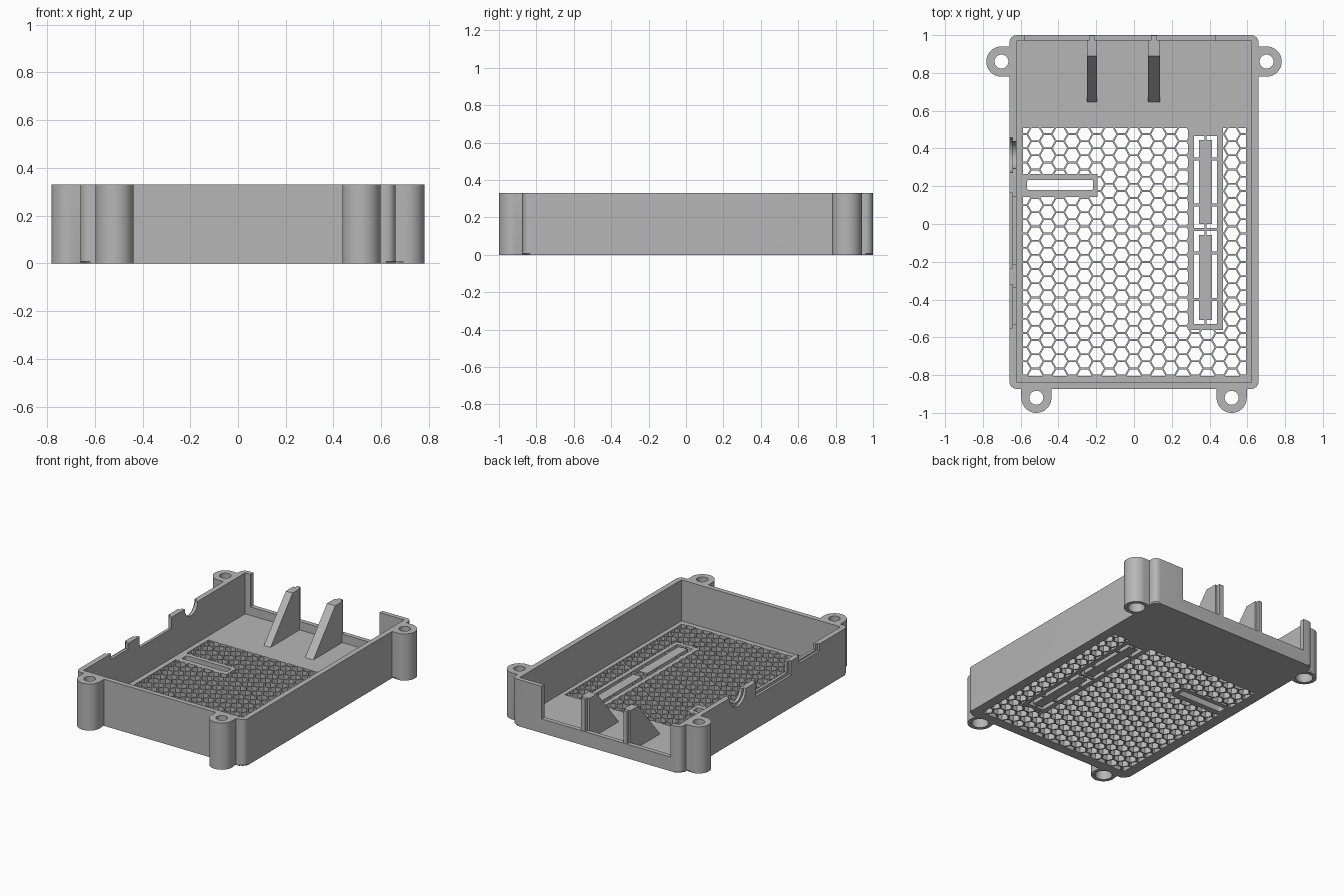
import bpy, bmesh
from math import pi, cos, sin, sqrt

if "Cube" in bpy.data.objects:
    bpy.data.objects.remove(bpy.data.objects["Cube"], do_unlink=True)

H, FLOOR, SILL = 0.33, 0.04, 0.10
WALL_X, FRONT, BACK = 0.66, -0.873, 1.0

grey = bpy.data.materials.new("plain grey plastic")
grey.use_nodes = True
grey.diffuse_color = (0.47, 0.47, 0.47, 1)
grey.node_tree.nodes["Principled BSDF"].inputs["Base Color"].default_value = (0.47, 0.47, 0.47, 1)


def arc(cx, cy, r, a0, a1, n):
    return [(cx + r * cos(a0 + (a1 - a0) * i / n), cy + r * sin(a0 + (a1 - a0) * i / n))
            for i in range(n + 1)]


def circle(cx, cy, r, n=32, a0=0):
    return arc(cx, cy, r, a0, a0 + 2 * pi, n)[:-1]


def rect(u0, u1, v0, v1):
    return [(u0, v0), (u1, v0), (u1, v1), (u0, v1)]


def rounded(x0, x1, y0, y1, r):
    corners = [(x1 - r, y1 - r), (x0 + r, y1 - r), (x0 + r, y0 + r), (x1 - r, y0 + r)]
    return [p for i, c in enumerate(corners) for p in arc(*c, r, i * pi / 2, (i + 1) * pi / 2, 6)]


def solid(name, outlines, lo, hi, axis="z", chamfer=0):
    """Extrude closed outlines along an axis into one mesh object."""
    bm = bmesh.new()
    for pts in outlines:
        def at(p, w):
            return (p[0], p[1], w) if axis == "z" else (w, p[0], p[1])
        low = [bm.verts.new(at(p, lo)) for p in pts]
        top = [bm.verts.new(at(p, hi)) for p in pts]
        base = bm.faces.new(low[::-1])
        bm.faces.new(top)
        n = len(pts)
        for i in range(n):
            j = (i + 1) % n
            bm.faces.new((low[i], low[j], top[j], top[i]))
        if chamfer:
            bmesh.ops.bevel(bm, geom=list(base.edges), offset=chamfer, segments=1,
                            affect="EDGES")
    bmesh.ops.recalc_face_normals(bm, faces=bm.faces)
    me = bpy.data.meshes.new(name)
    bm.to_mesh(me)
    bm.free()
    ob = bpy.data.objects.new(name, me)
    bpy.context.collection.objects.link(ob)
    return ob


def combine(target, tool, operation="DIFFERENCE"):
    """Apply a boolean and discard the tool."""
    mod = target.modifiers.new("combine", "BOOLEAN")
    mod.operation, mod.solver, mod.object = operation, "EXACT", tool
    bpy.context.view_layer.objects.active = target
    bpy.ops.object.modifier_apply(modifier=mod.name)
    bpy.data.objects.remove(tool, do_unlink=True)


# Tray block with four screw posts
tray = solid("tray", [rounded(-WALL_X, WALL_X, FRONT, BACK, 0.04)], 0, H, chamfer=0.008)
POST_R, IN = 0.08, 0.07
ears = []
for s in (-1, 1):
    cx, cy = s * 0.702, 0.86
    turn = pi if s < 0 else 0
    ears.append(arc(cx, cy, POST_R, turn - pi / 2, turn + pi / 2, 20)
                + [(cx - s * IN, cy + s * POST_R), (cx - s * IN, cy - s * POST_R)])
    cx, cy = s * 0.517, -0.92
    ears.append(arc(cx, cy, POST_R, pi, 2 * pi, 20)
                + [(cx + POST_R, cy + IN), (cx - POST_R, cy + IN)])
for outline in ears:
    combine(tray, solid("post", [outline], 0, H, chamfer=0.008), "UNION")

# Cavity and open back
combine(tray, solid("cavity", [rect(-0.622, 0.622, -0.838, 0.968)], FLOOR, 0.5))
combine(tray, solid("back_opening", [rect(-0.58, 0.43, 0.9, 1.1)], SILL, 0.5))

# Screw holes with wider pockets underneath
centres = [(s * x, y) for s in (-1, 1) for x, y in ((0.702, 0.86), (0.517, -0.92))]
combine(tray, solid("holes", [circle(*c, 0.037) for c in centres], -0.1, 0.5))
combine(tray, solid("pockets", [circle(*c, 0.055) for c in centres], -0.1, 0.1))

# Port notches in one side wall: wide outer recess, then smaller through cut
for depth_x, inset in ((-0.643, 0), (-0.6, 0.02)):
    ports = [circle(0.365, H, 0.092 - inset),
             rect(-0.233 + inset, 0.164 - inset, 0.23 + inset, 0.5),
             rect(-0.55 + inset, -0.32 - inset, 0.28 + inset / 2, 0.5)]
    combine(tray, solid("ports", ports, -0.7, depth_x, axis="x"))

# Honeycomb vent, clipped to its field and around the two solid islands
PITCH, STRUT = 0.0752, 0.009
radius = (PITCH - STRUT) / sqrt(3)
cells = []
for col in range(20):
    for row in range(20):
        x = -0.555 + (col - 0.5) * PITCH * sqrt(3) / 2
        y = -0.84 + (row + 0.5 * (col % 2)) * PITCH
        if -0.62 < x < 0.625 and -0.83 < y < 0.535:
            cells.append(circle(x, y, radius, 6))
vent = solid("vent", cells, -0.05, 0.1)
combine(vent, solid("field", [rect(-0.587, 0.592, -0.804, 0.508)], -0.1, 0.2), "INTERSECT")
islands = [rect(-0.61, -0.192, 0.143, 0.265), rect(0.286, 0.47, -0.56, 0.55)]
combine(vent, solid("islands", islands, -0.1, 0.2))
combine(tray, vent)

# Slots through the islands
slots = [rounded(-0.566, -0.217, 0.18, 0.233, 0.008), rect(0.317, 0.44, -0.53, 0.466)]
combine(tray, solid("slots", slots, -0.1, 0.2))

# Break-out plates held by thin bridges
plates = solid("slot_plates", [rect(0.344, 0.413, 0.0, 0.445),
                               rect(0.344, 0.413, -0.508, -0.058)], 0, FLOOR)
bars = [rect(0.317, 0.44, y - 0.008, y + 0.008) for y in (0.344, 0.1, -0.028, -0.153, -0.4)]
bridges = solid("slot_bridges", bars + [rect(0.372, 0.385, -0.53, 0.466)], 0.002, FLOOR - 0.002)

# Two sloped back ribs, each with a narrow fin behind
ribs = []
for x0, x1 in ((-0.249, -0.196), (0.074, 0.138)):
    side = [(0.975, 0.02), (0.975, H), (0.89, H), (0.645, FLOOR), (0.645, 0.02)]
    ribs.append(solid("back_rib", [side], x0, x1, axis="x"))
    q = (x1 - x0) / 4
    ribs.append(solid("rib_fin", [rect(0.96, 0.998, 0.02, H - 0.001)], x0 + q, x1 - q, axis="x"))

# Finish
for ob in [tray, plates, bridges] + ribs:
    ob.data.materials.clear()
    ob.data.materials.append(grey)
bpy.ops.object.select_all(action="DESELECT")
tray.select_set(True)
bpy.context.view_layer.objects.active = tray
bpy.ops.object.shade_smooth_by_angle(angle=pi / 6)
